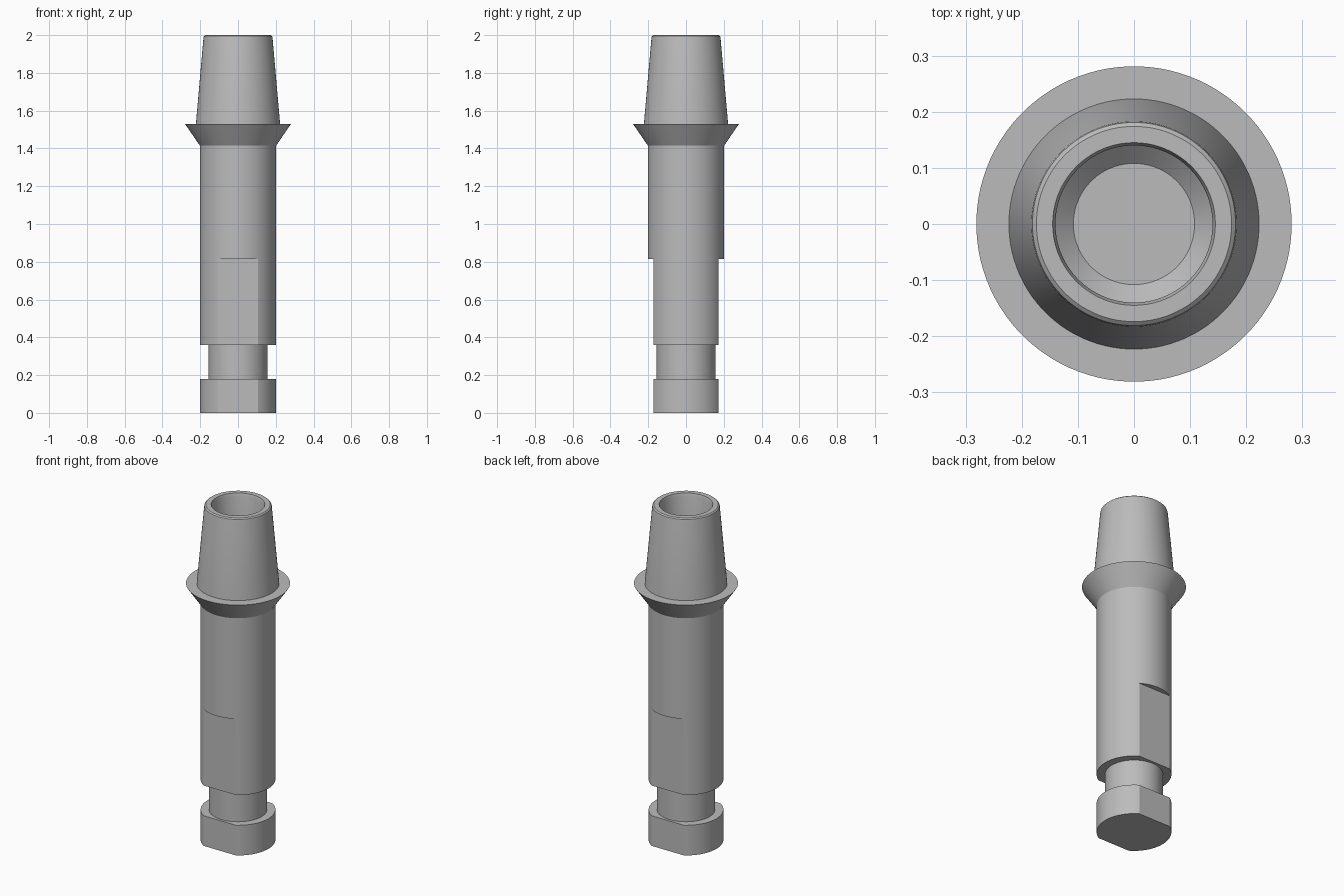
import bpy
import bmesh
import math

cube = bpy.data.objects.get("Cube")
if cube:
    bpy.data.objects.remove(cube, do_unlink=True)

SEGMENTS = 96
BODY_R = 0.202
HALF_STEP = math.pi / SEGMENTS
# Flats start exactly on a vertex, 8.5 steps away from the y axis
FLAT_Y = BODY_R * math.cos(17 * HALF_STEP)

metal = bpy.data.materials.new("grey_metal")
metal.use_nodes = True
GREY = (0.5, 0.5, 0.5, 1)
metal.diffuse_color = GREY
metal.node_tree.nodes["Principled BSDF"].inputs["Base Color"].default_value = GREY


def lathe(name, profile):
    """Revolve (radius, height, has_flats) points, listed so the outside goes up."""
    bm = bmesh.new()
    rings = []
    for radius, z, flats in profile:
        ring = []
        for i in range(SEGMENTS):
            a = (2 * i + 1) * HALF_STEP
            x, y = radius * math.cos(a), radius * math.sin(a)
            if flats:
                y = max(-FLAT_Y, min(FLAT_Y, y))
            ring.append(bm.verts.new((x, y, z)))
        rings.append(ring)
    for low, high in zip(rings, rings[1:]):
        for i in range(SEGMENTS):
            j = (i + 1) % SEGMENTS
            bm.faces.new((low[i], low[j], high[j], high[i]))
    bmesh.ops.remove_doubles(bm, verts=bm.verts, dist=1e-5)
    mesh = bpy.data.meshes.new(name)
    bm.to_mesh(mesh)
    bm.free()
    mesh.materials.append(metal)
    obj = bpy.data.objects.new(name, mesh)
    bpy.context.collection.objects.link(obj)
    bpy.ops.object.select_all(action="DESELECT")
    obj.select_set(True)
    bpy.context.view_layer.objects.active = obj
    bpy.ops.object.shade_smooth_by_angle(angle=math.radians(24))
    return obj


NECK_R, NECK_LOW, NECK_HIGH = 0.157, 0.18, 0.36
FLAT_TOP, BODY_TOP, FLANGE_Z = 0.815, 1.415, 1.53

# Foot with two flats
lathe("foot", [(0, 0, False), (BODY_R, 0, True),
               (BODY_R, NECK_LOW, True), (NECK_R, NECK_LOW, False)])

# Narrow neck
lathe("neck", [(NECK_R, NECK_LOW, False), (NECK_R, NECK_HIGH, False)])

# Shaft with flats cut into its lower half
lathe("shaft", [(NECK_R, NECK_HIGH, False), (BODY_R, NECK_HIGH, True),
                (BODY_R, FLAT_TOP, True), (BODY_R, FLAT_TOP, False),
                (BODY_R, BODY_TOP, False)])

# Flared collar
lathe("collar", [(BODY_R, BODY_TOP, False), (0.281, FLANGE_Z, False),
                 (0.223, FLANGE_Z, False)])

# Tapered post with a rounded rim and a blind bore
lathe("post", [(0.223, FLANGE_Z, False), (0.183, 1.985, False),
               (0.181, 1.994, False), (0.174, 2.0, False),
               (0.145, 2.0, False), (0.14, 1.985, False),
               (0.14, 1.4, False), (0.108, 1.37, False), (0, 1.37, False)])
